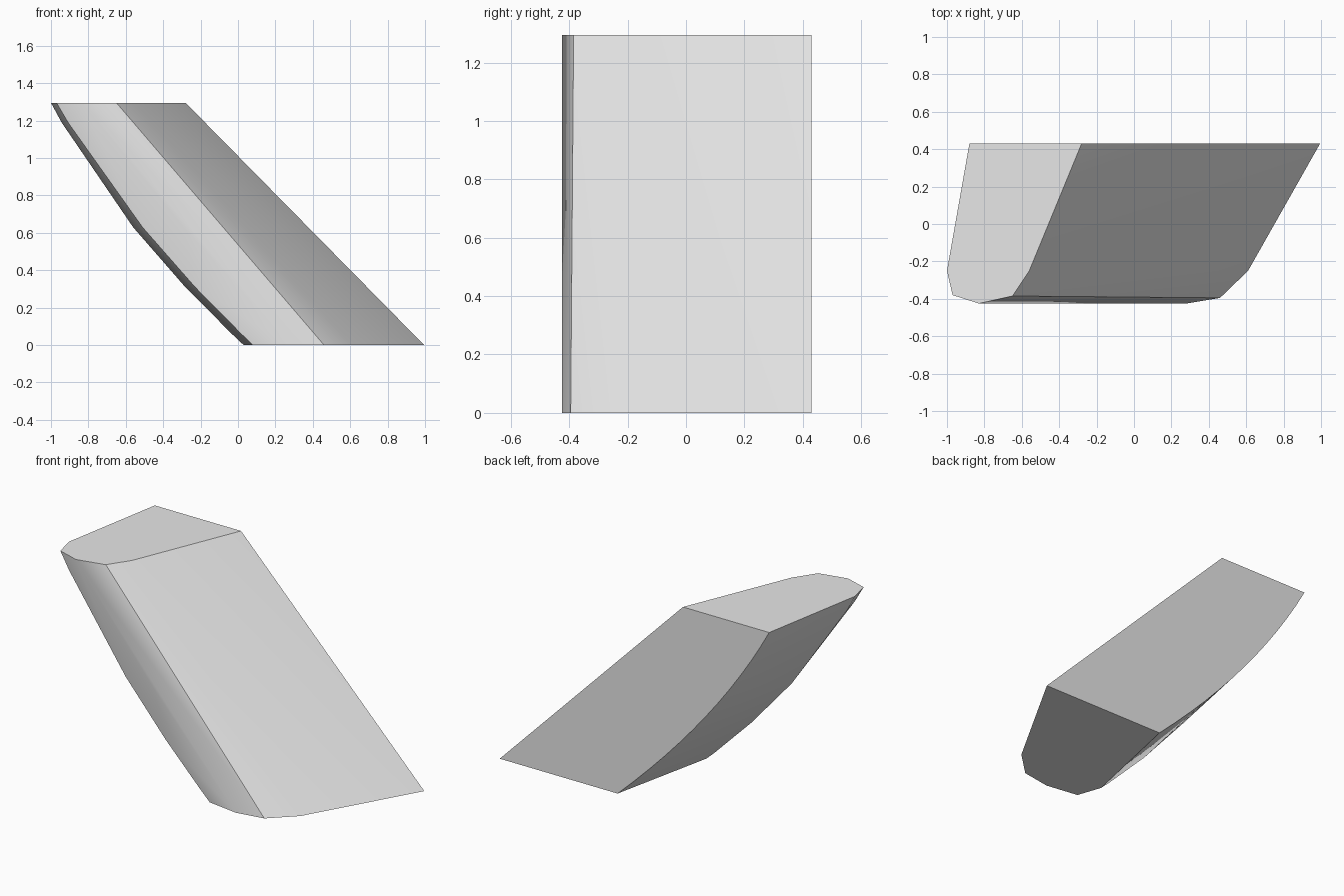
import bpy, bmesh

if "Cube" in bpy.data.objects:
    bpy.data.objects.remove(bpy.data.objects["Cube"])

H = 1.295
STEPS = 12

# Slanted columns: bottom (x, y), top (x, y), outward bow of the column in x
columns = [
    ((0.175, 0.43), (-0.88, 0.43), 0.085),   # curved back edge
    ((0.03, -0.25), (-1.0, -0.25), 0.09),    # curved front edge
    ((0.08, -0.395), (-0.97, -0.38), 0.08),
    ((0.28, -0.425), (-0.83, -0.425), 0.03),
    ((0.46, -0.395), (-0.65, -0.385), 0.0),
    ((0.61, -0.25), (-0.56, -0.25), 0.0),
    ((0.995, 0.43), (-0.28, 0.43), 0.0),     # straight back edge
]

bm = bmesh.new()
for i, (lo, hi, bow) in enumerate(columns):
    if bow == 0:
        heights = [0, 1]
    elif i == 0:
        heights = [k / STEPS for k in range(STEPS + 1)]
    else:
        heights = [0, 0.046, 0.24, 0.486, 0.919, 1]
    for t in heights:
        x = lo[0] + (hi[0] - lo[0]) * t - bow * 4 * t * (1 - t)
        y = lo[1] + (hi[1] - lo[1]) * t
        bm.verts.new((x, y, H * t))

# Wrap the columns in one convex shell
hull = bmesh.ops.convex_hull(bm, input=bm.verts[:])
loose = {v for v in hull["geom_interior"] + hull["geom_unused"]
         if isinstance(v, bmesh.types.BMVert)}
bmesh.ops.delete(bm, geom=list(loose), context='VERTS')
bmesh.ops.dissolve_limit(bm, angle_limit=0.005, verts=bm.verts[:], edges=bm.edges[:])
bmesh.ops.recalc_face_normals(bm, faces=bm.faces[:])

mesh = bpy.data.meshes.new("slanted_block")
bm.to_mesh(mesh)
bm.free()
block = bpy.data.objects.new("slanted_block", mesh)
bpy.context.collection.objects.link(block)

grey = bpy.data.materials.new("light grey")
grey.diffuse_color = (0.8, 0.8, 0.8, 1)
grey.use_nodes = True
grey.node_tree.nodes["Principled BSDF"].inputs["Base Color"].default_value = grey.diffuse_color
mesh.materials.append(grey)

# Soft facets on the rounded front, sharp rims
bpy.context.view_layer.objects.active = block
block.select_set(True)
bpy.ops.object.shade_smooth_by_angle(angle=0.52)
